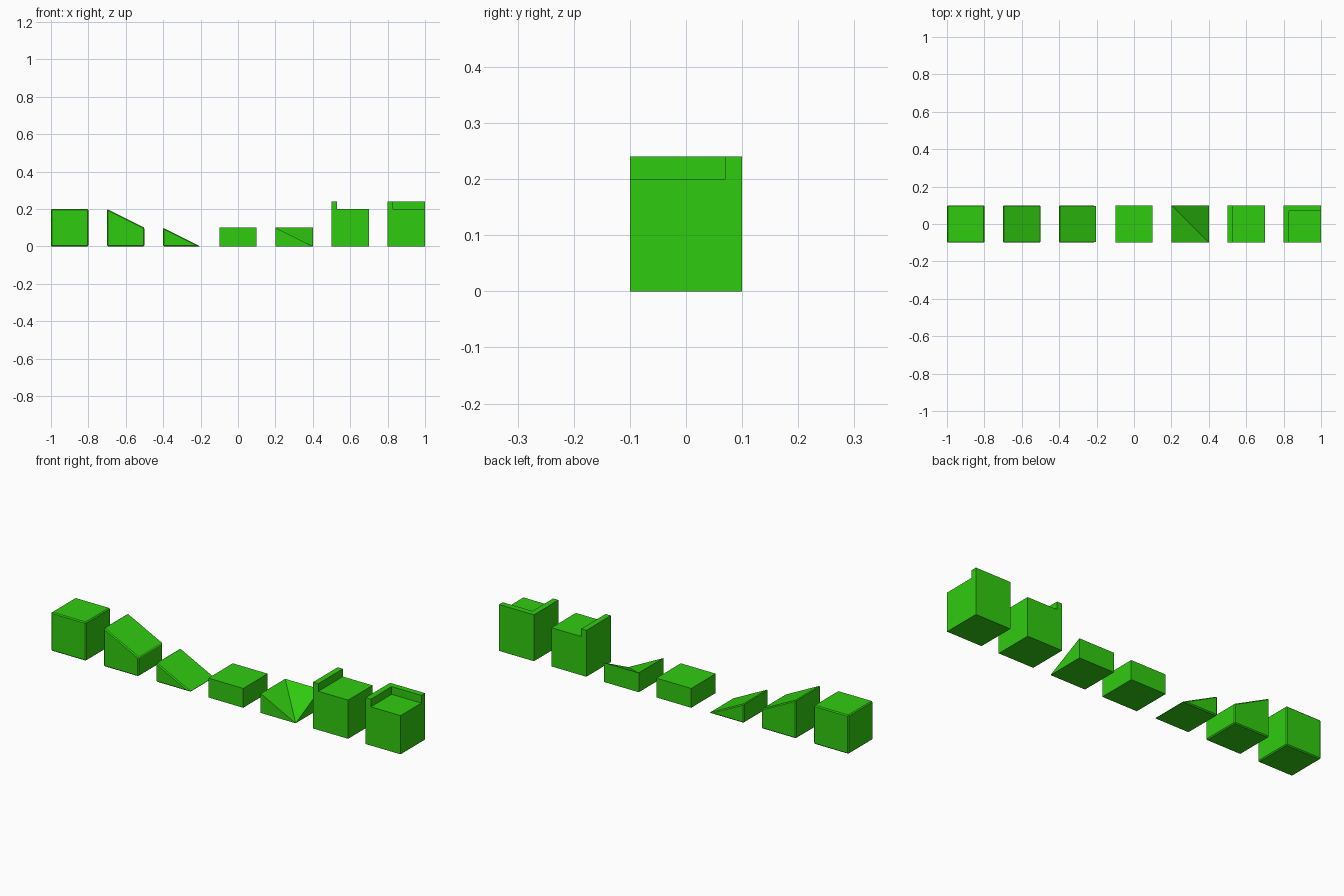
import bpy, bmesh
from mathutils import Vector

if "Cube" in bpy.data.objects:
    bpy.data.objects.remove(bpy.data.objects["Cube"])

H = 0.1  # half width of every tile

green = bpy.data.materials.new("green")
green.diffuse_color = (0.03, 0.6, 0.005, 1)
green.use_nodes = True
green.node_tree.nodes["Principled BSDF"].inputs["Base Color"].default_value = green.diffuse_color


def finish(name, bm, x, bevel=0):
    bmesh.ops.recalc_face_normals(bm, faces=bm.faces)
    me = bpy.data.meshes.new(name)
    bm.to_mesh(me)
    bm.free()
    me.materials.append(green)
    ob = bpy.data.objects.new(name, me)
    ob.location.x = x
    bpy.context.collection.objects.link(ob)
    if bevel:
        mod = ob.modifiers.new("edge_chamfer", 'BEVEL')
        mod.width = bevel
        mod.segments = 1
        mod.limit_method = 'NONE'
    return ob


def prism(name, x, profile, bevel=0):
    """Extrude an x-z side profile along the full tile depth."""
    bm = bmesh.new()
    face = bm.faces.new([bm.verts.new((px, -H, pz)) for px, pz in profile])
    ext = bmesh.ops.extrude_face_region(bm, geom=[face], use_keep_orig=True)
    verts = [g for g in ext["geom"] if isinstance(g, bmesh.types.BMVert)]
    bmesh.ops.translate(bm, vec=(0, 2 * H, 0), verts=verts)
    return finish(name, bm, x, bevel)


def box(height):
    bm = bmesh.new()
    bmesh.ops.create_cube(bm, size=1)
    for v in bm.verts:
        v.co = Vector((v.co.x * 2 * H, v.co.y * 2 * H, (v.co.z + 0.5) * height))
    return bm


def rimmed_block(name, x, back_rim):
    """Full block with a raised rim on the left, optionally on the back too."""
    bm = box(0.2)
    inner = 0.07
    cuts = [((-inner, 0, 0), (1, 0, 0))]
    if back_rim:
        cuts.append(((0, inner, 0), (0, 1, 0)))
    for co, no in cuts:
        geom = bm.verts[:] + bm.edges[:] + bm.faces[:]
        bmesh.ops.bisect_plane(bm, geom=geom, plane_co=co, plane_no=no)
    bm.normal_update()
    rim = []
    for f in bm.faces:
        c = f.calc_center_median()
        if c.z > 0.199 and (c.x < -inner or (back_rim and c.y > inner)):
            rim.append(f)
    ext = bmesh.ops.extrude_face_region(bm, geom=rim)
    verts = [g for g in ext["geom"] if isinstance(g, bmesh.types.BMVert)]
    bmesh.ops.translate(bm, vec=(0, 0, 0.04), verts=verts)
    bmesh.ops.dissolve_limit(bm, angle_limit=0.01, verts=bm.verts, edges=bm.edges)
    return finish(name, bm, x)


# Chamfered tiles: full block, upper slope, lower slope
prism("full_block", -0.9, [(-H, 0), (H, 0), (H, 0.2), (-H, 0.2)], 0.005)
prism("upper_slope", -0.6, [(-H, 0), (H, 0), (H, 0.1), (-H, 0.2)], 0.005)
prism("lower_slope", -0.3, [(-H, 0), (H, 0), (-H, 0.1)], 0.005)

# Half-height block
finish("half_block", box(0.1), 0)

# Inner corner slope: three high corners, valley running to the low front right
bm = bmesh.new()
a, b, c, d = [bm.verts.new((sx * H, sy * H, 0))
              for sx, sy in ((-1, -1), (1, -1), (1, 1), (-1, 1))]
ta, tc, td = [bm.verts.new((sx * H, sy * H, 0.1))
              for sx, sy in ((-1, -1), (1, 1), (-1, 1))]
for loop in ((d, c, b, a), (a, b, ta), (b, c, tc), (c, d, td, tc),
             (d, a, ta, td), (ta, b, td), (b, tc, td)):
    bm.faces.new(loop)
finish("inner_corner_slope", bm, 0.3)

# Blocks with raised rims
rimmed_block("edge_rim_block", 0.6, False)
rimmed_block("corner_rim_block", 0.9, True)
